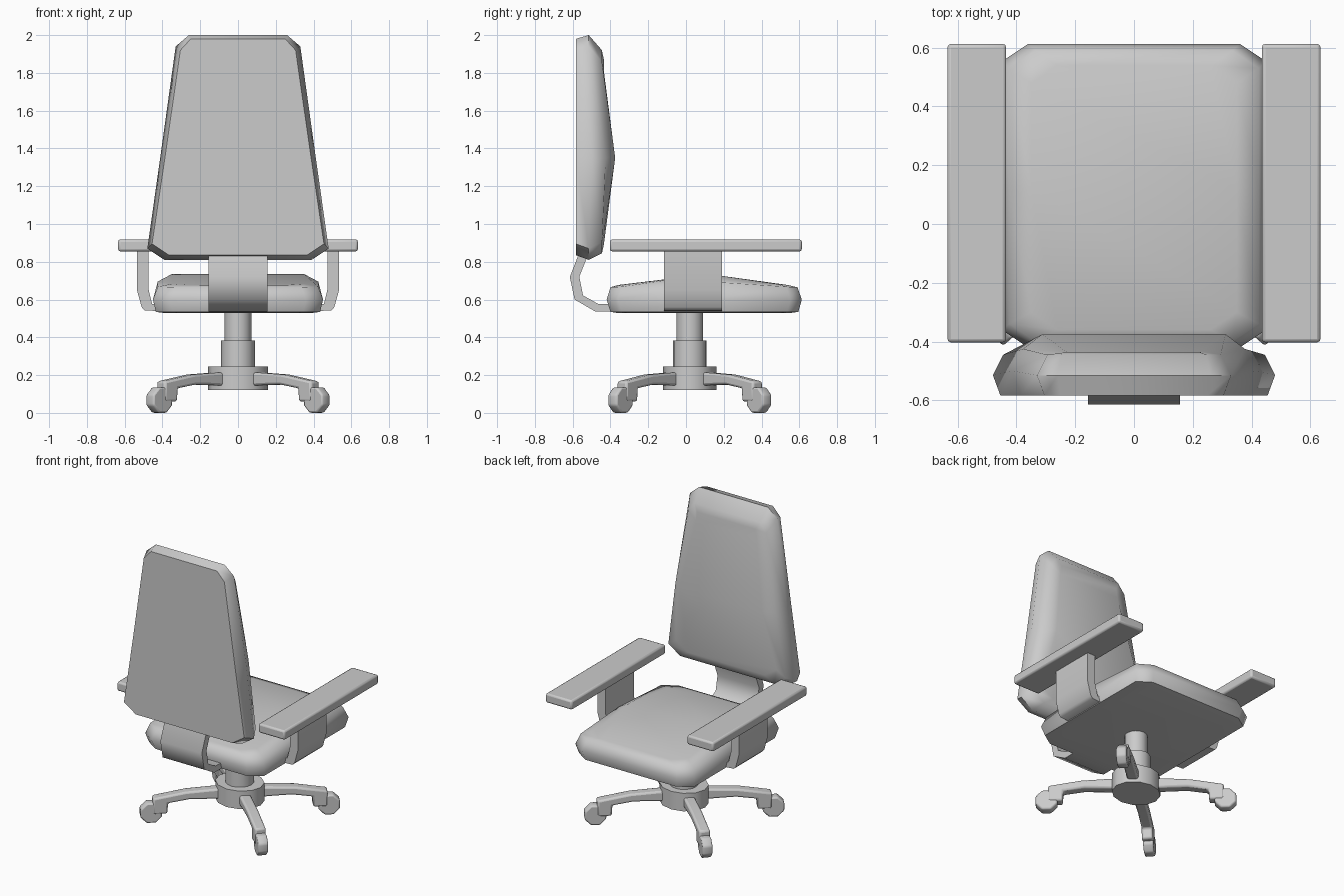
import bpy, bmesh, math
from mathutils import Matrix, Vector

if "Cube" in bpy.data.objects:
    bpy.data.objects.remove(bpy.data.objects["Cube"])


def finish(name, bm, angle=50, bevel=0.0):
    bmesh.ops.recalc_face_normals(bm, faces=bm.faces[:])
    me = bpy.data.meshes.new(name)
    bm.to_mesh(me)
    bm.free()
    ob = bpy.data.objects.new(name, me)
    bpy.context.collection.objects.link(ob)
    if bevel:
        mod = ob.modifiers.new("bevel", 'BEVEL')
        mod.width, mod.segments, mod.limit_method = bevel, 2, 'ANGLE'
    bpy.ops.object.select_all(action='DESELECT')
    ob.select_set(True)
    bpy.context.view_layer.objects.active = ob
    bpy.ops.object.shade_smooth_by_angle(angle=math.radians(angle))
    return ob


def prism(name, pts, half, to3d, angle=50, bevel=0.0):
    """Extrude a 2D profile from -half to +half."""
    bm = bmesh.new()
    a = [bm.verts.new(to3d(p, q, -half)) for p, q in pts]
    b = [bm.verts.new(to3d(p, q, half)) for p, q in pts]
    n = len(pts)
    bm.faces.new(a)
    bm.faces.new(b)
    for i in range(n):
        bm.faces.new((a[i], a[(i + 1) % n], b[(i + 1) % n], b[i]))
    return finish(name, bm, angle, bevel)


def cushion(name, rings):
    """Loft ten-sided rings, right half given as five 3D points, mirrored in x."""
    bm = bmesh.new()
    loops = []
    for half in rings:
        full = half + [(-x, y, z) for x, y, z in reversed(half)]
        loops.append([bm.verts.new(p) for p in full])
    for a, b in zip(loops, loops[1:]):
        for i in range(10):
            j = (i + 1) % 10
            bm.faces.new((a[i], a[j], b[j], b[i]))
    for loop in (loops[0], loops[-1]):      # caps folded along the middle ridge
        face = bm.faces.new(loop)
        bmesh.utils.face_split(face, loop[2], loop[7])
    return finish(name, bm, 60)


def cylinder(name, r, z0, z1, sides, y_scale=1.0):
    bm = bmesh.new()
    bmesh.ops.create_cone(bm, cap_ends=True, segments=sides, radius1=r, radius2=r, depth=z1 - z0)
    bmesh.ops.rotate(bm, verts=bm.verts, matrix=Matrix.Rotation(math.pi / 2, 3, 'Z'))
    bmesh.ops.scale(bm, verts=bm.verts, vec=(1, y_scale, 1))
    bmesh.ops.translate(bm, verts=bm.verts, vec=(0, CY, (z0 + z1) / 2))
    return finish(name, bm)


CY = 0.02   # y of the column axis


# Seat: chamfered outline, slight ridge across the top
def seat_ring(hx, y0, y1, z_end, z_mid, cx=0.09, cy=0.06):
    return [(hx - cx, y0, z_end), (hx, y0 + cy, z_end + (z_mid - z_end) * 0.1), (hx, 0.12, z_mid),
            (hx, y1 - cy, z_end + (z_mid - z_end) * 0.1), (hx - cx, y1, z_end)]


cushion("seat", [
    seat_ring(0.40, -0.37, 0.56, 0.53, 0.53),
    seat_ring(0.435, -0.40, 0.595, 0.535, 0.535),
    seat_ring(0.45, -0.42, 0.613, 0.60, 0.60),
    seat_ring(0.425, -0.40, 0.59, 0.665, 0.695),
    seat_ring(0.35, -0.36, 0.54, 0.677, 0.735),
])


# Backrest: tapered outline lofted from back to front
def back_ring(ends, mid, inset, top, bottom):
    return [(0.26 - inset * 0.4, ends, top), (0.33 - inset, ends, top - 0.06),
            (0.412 - inset, mid, 1.35), (0.48 - inset, ends, bottom + 0.06),
            (0.39 - inset, ends, bottom)]


cushion("backrest", [
    back_ring(-0.583, -0.583, 0.025, 1.98, 0.835),
    back_ring(-0.515, -0.50, 0.0, 2.0, 0.81),
    back_ring(-0.445, -0.425, 0.035, 1.92, 0.845),
    back_ring(-0.435, -0.375, 0.10, 1.87, 0.89),
])

# Back bracket: bent strip from seat to backrest
prism("back_bracket",
      [(-0.57, 0.86), (-0.572, 0.83), (-0.615, 0.72), (-0.59, 0.60), (-0.48, 0.537), (-0.36, 0.537),
       (-0.36, 0.577), (-0.465, 0.577), (-0.545, 0.622), (-0.565, 0.72), (-0.525, 0.82), (-0.52, 0.86)],
      0.157, lambda p, q, t: (t, p, q), 60)

# Armrests and their bent supports
for side, s in (("left", -1), ("right", 1)):
    prism(f"{side}_armrest", [(0.435, 0.855), (0.635, 0.855), (0.635, 0.918), (0.435, 0.918)],
          0.508, lambda p, q, t: (s * p, 0.105 + t, q), 40, 0.012)
    prism(f"{side}_arm_support",
          [(0.535, 0.87), (0.535, 0.65), (0.51, 0.56), (0.495, 0.543), (0.38, 0.537), (0.38, 0.577),
           (0.455, 0.577), (0.475, 0.66), (0.475, 0.87)],
          0.154, lambda p, q, t: (s * p, 0.037 + t, q), 60)

# Column and hub
cylinder("gas_lift", 0.071, 0.36, 0.55, 16)
cylinder("column_sleeve", 0.089, 0.23, 0.383, 16)
cylinder("base_hub", 0.158, 0.122, 0.245, 12, 0.89)

# Four diagonal legs, each with a fork end and an octagonal caster wheel
LEG = [(0.06, 0.14), (0.06, 0.215), (0.17, 0.213), (0.34, 0.203), (0.545, 0.167),
       (0.545, 0.06), (0.455, 0.06), (0.45, 0.13), (0.32, 0.150), (0.20, 0.147)]
WHEEL = [(0.555 + 0.073 * math.cos((k + 0.5) * math.pi / 4),
          0.068 + 0.073 * math.sin((k + 0.5) * math.pi / 4)) for k in range(8)]
for i, (sx, sy) in enumerate(((1, 1), (-1, 1), (-1, -1), (1, -1))):
    d = Vector((sx * 0.75, sy * 0.66, 0)).normalized()
    w = Vector((-d.y, d.x, 0))

    def place(p, q, t):
        return Vector((0, CY, q)) + d * p + w * t

    prism(f"base_leg_{i + 1}", LEG, 0.035, place, 45, 0.012)
    prism(f"caster_wheel_{i + 1}", WHEEL, 0.032, place, 50, 0.01)
